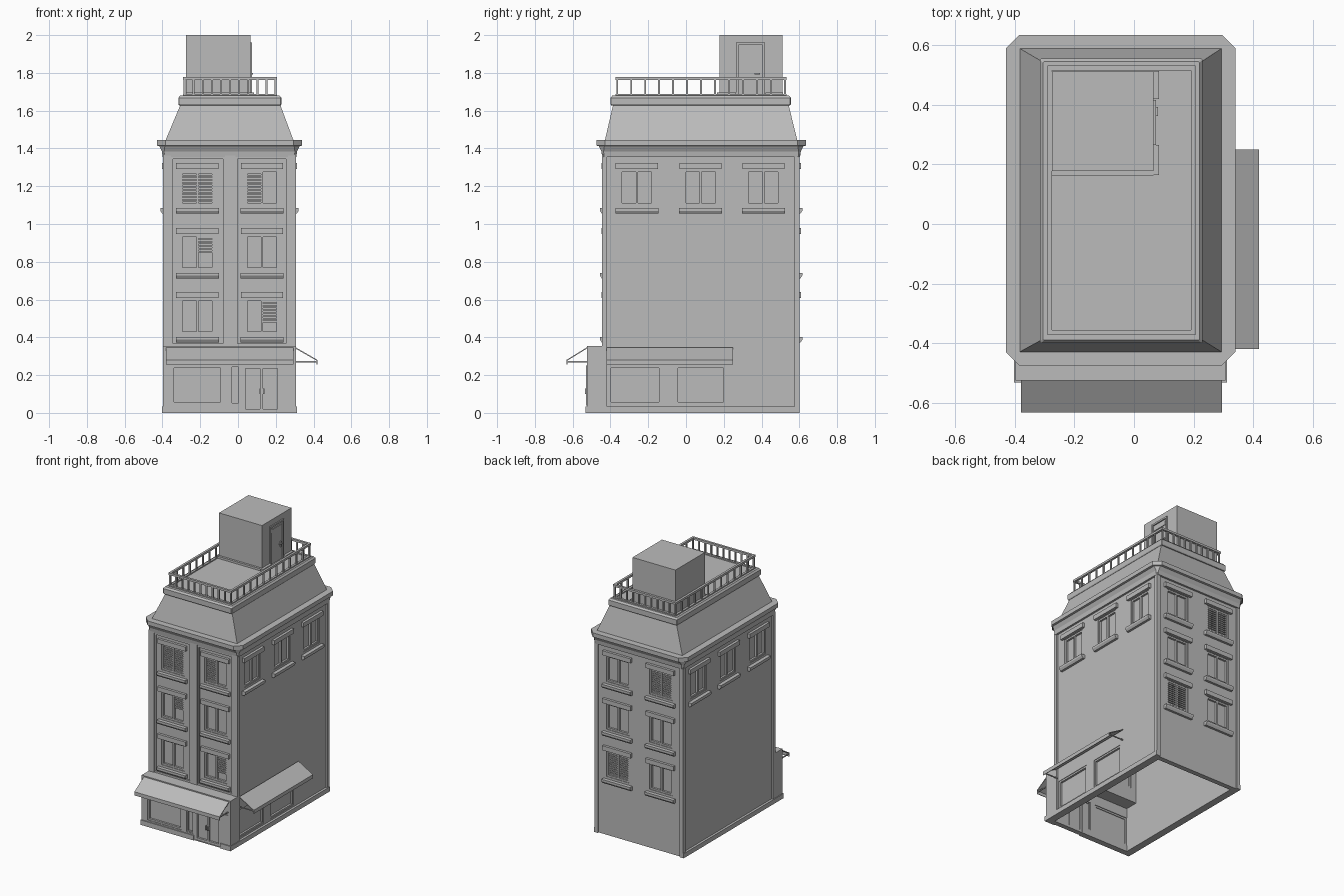
import bpy, bmesh
from mathutils import Vector

if "Cube" in bpy.data.objects:
    bpy.data.objects.remove(bpy.data.objects["Cube"])

stone = bpy.data.materials.new("grey_stone")
stone.use_nodes = True
GREY = (0.5, 0.5, 0.5, 1)
stone.diffuse_color = GREY
stone.node_tree.nodes["Principled BSDF"].inputs["Base Color"].default_value = GREY

# Wall planes of the main block
X0, X1, Y0, Y1 = -0.385, 0.295, -0.43, 0.59
WALLS = {"front": lambda u, d, z: (u, Y0 - d, z),
         "back": lambda u, d, z: (u, Y1 + d, z),
         "right": lambda u, d, z: (X1 + d, u, z),
         "left": lambda u, d, z: (X0 - d, u, z)}


def finish(name, bm):
    bmesh.ops.recalc_face_normals(bm, faces=bm.faces)
    mesh = bpy.data.meshes.new(name)
    bm.to_mesh(mesh)
    bm.free()
    mesh.materials.append(stone)
    ob = bpy.data.objects.new(name, mesh)
    bpy.context.scene.collection.objects.link(ob)
    return ob


def add_box(bm, x0, x1, y0, y1, z0, z1):
    vs = bmesh.ops.create_cube(bm, size=1)["verts"]
    for v in vs:
        v.co = Vector((x0 + (v.co.x + 0.5) * (x1 - x0), y0 + (v.co.y + 0.5) * (y1 - y0),
                       z0 + (v.co.z + 0.5) * (z1 - z0)))


def box(name, *size):
    bm = bmesh.new()
    add_box(bm, *size)
    return finish(name, bm)


def add_wall_box(bm, wall, u0, u1, d0, d1, z0, z1):
    """Box placed by width u, distance d out of a wall, and height z."""
    a, b = WALLS[wall](u0, d0, z0), WALLS[wall](u1, d1, z1)
    add_box(bm, *sorted((a[0], b[0])), *sorted((a[1], b[1])), z0, z1)


def wall_boxes(name, wall, *sizes):
    bm = bmesh.new()
    for s in sizes:
        add_wall_box(bm, wall, *s)
    return finish(name, bm)


def loft(name, rings):
    """Stack of rectangles (x0, x1, y0, y1, z, corner cut)."""
    bm = bmesh.new()
    loops = []
    for x0, x1, y0, y1, z, c in rings:
        pts = [(x0 + c, y0), (x1 - c, y0), (x1, y0 + c), (x1, y1 - c),
               (x1 - c, y1), (x0 + c, y1), (x0, y1 - c), (x0, y0 + c)]
        loops.append([bm.verts.new((x, y, z)) for x, y in pts])
    for a, b in zip(loops, loops[1:]):
        for i in range(8):
            j = (i + 1) % 8
            bm.faces.new((a[i], a[j], b[j], b[i]))
    bm.faces.new(loops[0])
    bm.faces.new(loops[-1])
    bmesh.ops.remove_doubles(bm, verts=bm.verts, dist=0.0001)
    return finish(name, bm)


def ring(o, z, c):
    return (X0 - o, X1 + o, Y0 - o, Y1 + o, z, c)


def prism(name, wall, u0, u1, profile):
    """Profile of (d, z) points swept along a wall."""
    bm = bmesh.new()
    a = [bm.verts.new(WALLS[wall](u0, d, z)) for d, z in profile]
    b = [bm.verts.new(WALLS[wall](u1, d, z)) for d, z in profile]
    bm.faces.new(a)
    bm.faces.new(b)
    for i in range(len(a)):
        j = (i + 1) % len(a)
        bm.faces.new((a[i], a[j], b[j], b[i]))
    return finish(name, bm)


openings = bmesh.new()


def glazing(name, wall, u0, u1, z0, z1, d=0.0, panes=2, frame=0.012, blinds=()):
    """Opening with frame, mullions, glass and optional slatted blinds."""
    add_wall_box(openings, wall, u0, u1, d - 0.05, d + 0.025, z0, z1)
    parts = [(u0, u1, d - 0.03, d - 0.004, z0, z0 + frame),
             (u0, u1, d - 0.03, d - 0.004, z1 - frame, z1),
             (u0, u1, d - 0.025, d - 0.018, z0, z1)]
    step = (u1 - u0 - frame) / panes
    for i in range(panes + 1):
        u = u0 + i * step
        parts.append((u, u + frame, d - 0.03, d - 0.004, z0 + frame, z1 - frame))
    for pane, cover in blinds:
        a, z = u0 + pane * step + frame, z1 - frame
        while z > z1 - (z1 - z0) * cover + frame:
            parts.append((a, a + step - frame, d - 0.02, d - 0.008, z - 0.009, z))
            z -= 0.015
    wall_boxes(name, wall, *parts)


def window(wall, uc, zb, blinds=()):
    name = wall + "_window"
    glazing(name, wall, uc - 0.09, uc + 0.09, zb, zb + 0.187, blinds=blinds)
    wall_boxes(name + "_lintel", wall, (uc - 0.112, uc + 0.112, -0.005, 0.018, zb + 0.19, zb + 0.222))
    prism(name + "_sill", wall, uc - 0.114, uc + 0.114,
          [(-0.005, zb - 0.016), (0.026, zb - 0.016), (0.026, zb - 0.03), (0.016, zb - 0.045), (-0.005, zb - 0.045)])


# Upper windows; blinds are listed as (pane, share covered)
ROWS = (1.1, 0.757, 0.418)
COLS = (-0.215, 0.127)
FRONT = {(0, 0): [(0, 1), (1, 1)], (0, 1): [(0, 1)], (1, 0): [(1, 0.55)], (2, 1): [(1, 0.7)]}
BACK = {(0, 0): [(0, 1), (1, 1)], (2, 1): [(0, 1), (1, 1)]}
for r, z in enumerate(ROWS):
    for c, u in enumerate(COLS):
        window("front", u, z, FRONT.get((r, c), ()))
        window("back", u, z, BACK.get((r, c), ()))
for wall in ("left", "right"):
    for u in (-0.26, 0.077, 0.41):
        window(wall, u, ROWS[0])

# Ground floor glazing
glazing("shop_window", "front", -0.35, -0.08, 0.045, 0.25, 0.095, 1)
glazing("shop_narrow_window", "front", -0.04, 0.01, 0.045, 0.25, 0.095, 1, 0.008)
glazing("shop_double_door", "front", 0.025, 0.225, 0.005, 0.25, 0.095, 2, 0.016)
wall_boxes("shop_door_handles", "front", *[(u, u + 0.006, 0.085, 0.105, 0.1, 0.13) for u in (0.113, 0.133)])
wall_boxes("shop_end_panel", "front", (0.24, 0.29, 0.09, 0.1, 0.04, 0.25))
for u0, u1 in ((-0.41, -0.13), (-0.055, 0.21)):
    glazing("shop_side_window", "right", u0, u1, 0.045, 0.25, 0, 1)

# Hollow wall shells, open at the bottom
cutters = [box("main_cavity", X0 + 0.035, X1 - 0.035, Y0 + 0.035, Y1 - 0.035, -0.1, 1.35),
           box("shop_cavity", X0 + 0.035, X1 - 0.035, -0.49, -0.38, -0.1, 0.32),
           finish("opening_cutter", openings)]
shells = [box("main_walls", X0, X1, Y0, Y1, 0, 1.4),
          loft("shop_front", [(-0.397, 0.307, -0.525, Y0 + 0.001, z, 0) for z in (0, 0.355)])]
for shell in shells:
    for cutter in cutters:
        mod = shell.modifiers.new(cutter.name, "BOOLEAN")
        mod.operation, mod.solver, mod.object = "DIFFERENCE", "EXACT", cutter
for cutter in cutters:
    cutter.hide_render = True
    cutter.hide_viewport = True

# Facade pilasters and bands
wall_boxes("facade_pilasters", "front", *[(a, b, -0.005, 0.015, 0.35, 1.37)
           for a, b in ((-0.397, -0.355), (-0.07, -0.012), (0.265, 0.307))])
wall_boxes("facade_inner_trim", "front", *[(a, b, -0.005, 0.008, 0.35, 1.37)
           for a, b in ((-0.36, -0.345), (-0.08, -0.002), (0.255, 0.27))])
wall_boxes("facade_bands", "front", (X0, X1, -0.005, 0.012, 0.35, 0.368), (X0, X1, -0.005, 0.012, 1.345, 1.37))
for wall in ("left", "right"):
    wall_boxes(wall + "_corner_strips", wall, (Y0 - 0.015, Y0 + 0.012, -0.005, 0.012, 0, 1.37),
               (Y1 - 0.015, Y1 + 0.01, -0.005, 0.012, 0, 1.37))
wall_boxes("back_corner_strips", "back", (X0 - 0.01, X0 + 0.015, -0.005, 0.01, 0, 1.37),
           (X1 - 0.015, X1 + 0.01, -0.005, 0.01, 0, 1.37))

# Base plinth, broken at the door
wall_boxes("front_plinth", "front", (-0.402, 0.02, 0.085, 0.102, 0, 0.035), (0.23, 0.312, 0.085, 0.102, 0, 0.035))
for wall in ("left", "right"):
    wall_boxes(wall + "_plinth", wall, (-0.532, Y1 + 0.01, -0.01, 0.017, 0, 0.033))

# Awnings with support arms
for name, wall, u0, u1, d in (("front_awning", "front", -0.38, 0.295, 0.095), ("side_awning", "right", -0.42, 0.25, 0.01)):
    e = d + 0.115 if wall == "right" else d + 0.107
    prism(name, wall, u0, u1, [(d, 0.347), (e, 0.281), (e, 0.255), (e - 0.004, 0.255), (e - 0.004, 0.277), (d, 0.34)])
    wall_boxes(name + "_arms", wall, *[(u, u + 0.006, d - 0.005, e, 0.268, 0.275) for u in (u0 + 0.004, u1 - 0.01)])

# Cornice, mansard roof and parapet
loft("cornice", [ring(0.014, 1.355, 0.01), ring(0.018, 1.385, 0.012), ring(0.032, 1.412, 0.03),
                 ring(0.045, 1.415, 0.045), ring(0.045, 1.445, 0.045)])
loft("mansard_roof", [ring(0, 1.44, 0), (-0.303, 0.222, -0.385, 0.542, 1.635, 0)])
loft("parapet", [(-0.316 + i, 0.23 - i, -0.4 + i, 0.555 - i, z, 0.004)
                 for i, z in ((0.004, 1.628), (0, 1.634), (0, 1.668), (0.01, 1.68))])

# Roof railing
RX0, RX1, RY0, RY1 = -0.291, 0.207, -0.372, 0.532
rail = bmesh.new()
for z0, z1 in ((1.762, 1.777), (1.68, 1.688)):
    for y in (RY0, RY1 - 0.016):
        add_box(rail, RX0, RX1, y, y + 0.016, z0, z1)
    for x in (RX0, RX1 - 0.016):
        add_box(rail, x, x + 0.016, RY0 + 0.016, RY1 - 0.016, z0, z1)


def baluster(x, y):
    add_box(rail, x - 0.005, x + 0.005, y - 0.005, y + 0.005, 1.68, 1.765)


for i in range(11):
    for y in (RY0 + 0.008, RY1 - 0.008):
        baluster(RX0 + 0.008 + i * (RX1 - RX0 - 0.016) / 10, y)
for i in range(1, 12):
    for x in (RX0 + 0.008, RX1 - 0.008):
        baluster(x, RY0 + 0.008 + i * (RY1 - RY0 - 0.016) / 12)
finish("roof_railing", rail)

# Roof access hut with door
box("roof_hut", -0.275, 0.066, 0.178, 0.512, 1.67, 2.0)
box("hut_front_plinth", -0.275, 0.066, 0.163, 0.18, 1.675, 1.695)
H = 0.066 - X1
wall_boxes("hut_side_plinth", "right", (0.165, 0.265, H, H + 0.018, 1.675, 1.695), (0.42, 0.514, H, H + 0.018, 1.675, 1.695))
wall_boxes("hut_door_frame", "right", (0.265, 0.277, H, H + 0.008, 1.68, 1.96), (0.405, 0.417, H, H + 0.008, 1.68, 1.96),
           (0.277, 0.405, H, H + 0.008, 1.948, 1.96))
wall_boxes("hut_door_vent", "right", (0.285, 0.4, H, H + 0.005, 1.905, 1.93))
wall_boxes("hut_door_handle", "right", (0.383, 0.392, H, H + 0.006, 1.77, 1.81), (0.362, 0.392, H + 0.006, H + 0.014, 1.792, 1.8))
